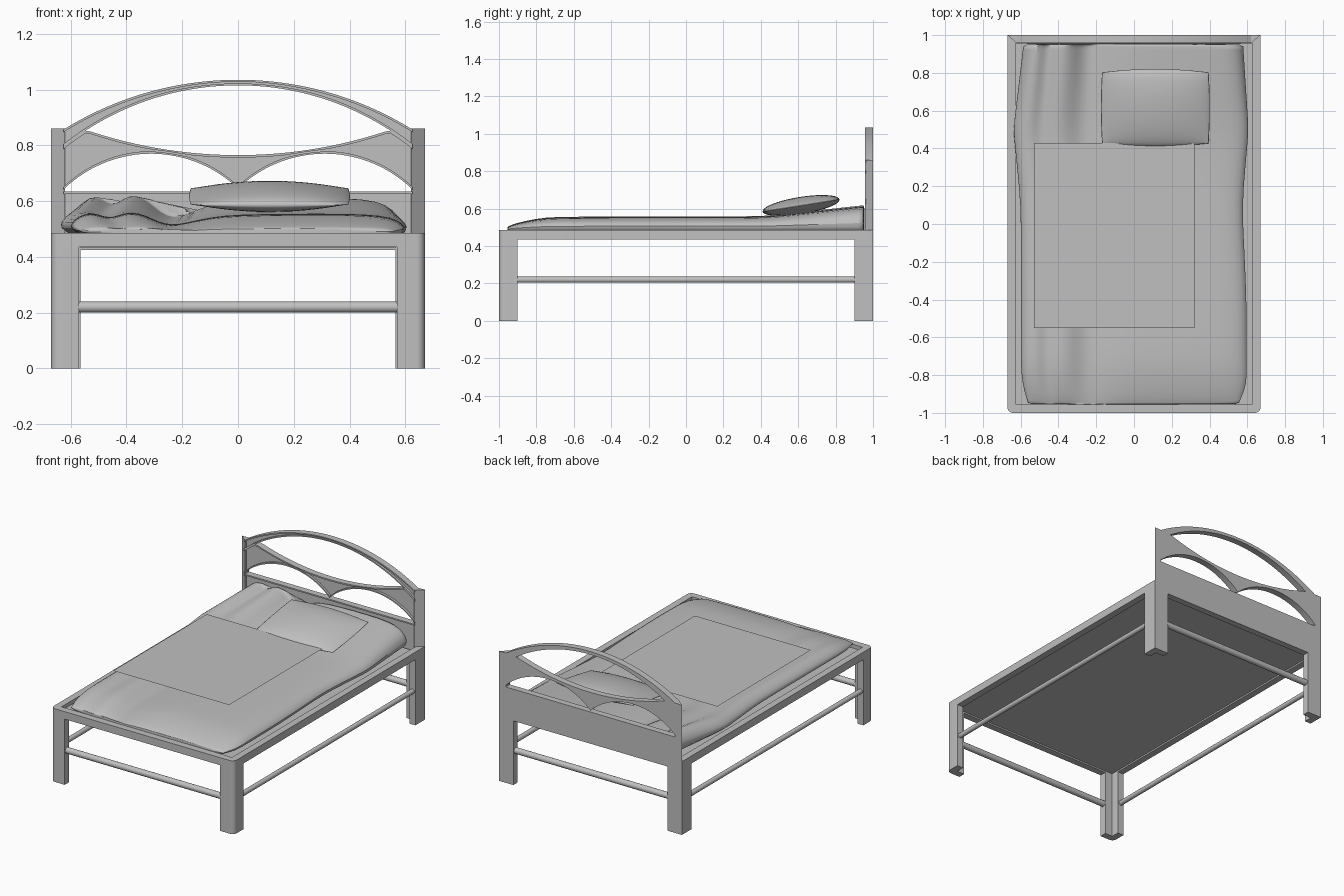
import bpy, bmesh, math
from mathutils import Matrix

if "Cube" in bpy.data.objects:
    bpy.data.objects.remove(bpy.data.objects["Cube"])

GREY = bpy.data.materials.new("plain_grey")
GREY.diffuse_color = (0.53, 0.53, 0.53, 1)
GREY.use_nodes = True
GREY.node_tree.nodes["Principled BSDF"].inputs["Base Color"].default_value = GREY.diffuse_color


def make(name, verts, faces, smooth=None):
    me = bpy.data.meshes.new(name)
    me.from_pydata(verts, [], faces)
    bm = bmesh.new()
    bm.from_mesh(me)
    bmesh.ops.recalc_face_normals(bm, faces=bm.faces)
    bm.to_mesh(me)
    bm.free()
    me.materials.append(GREY)
    ob = bpy.data.objects.new(name, me)
    bpy.context.collection.objects.link(ob)
    if smooth:
        bpy.ops.object.select_all(action='DESELECT')
        ob.select_set(True)
        bpy.context.view_layer.objects.active = ob
        bpy.ops.object.shade_smooth_by_angle(angle=math.radians(smooth))
    return ob


def loft(name, rings, smooth=None):
    """Closed rings of equal length joined in order, capped at both ends."""
    n = len(rings[0])
    faces = [(r * n + i, r * n + (i + 1) % n, (r + 1) * n + (i + 1) % n, (r + 1) * n + i)
             for r in range(len(rings) - 1) for i in range(n)]
    faces += [tuple(range(n)), tuple(range((len(rings) - 1) * n, len(rings) * n))]
    return make(name, [v for r in rings for v in r], faces, smooth)


def prism(name, pts, z0, z1, smooth=None):
    return loft(name, [[(x, y, z) for x, y in pts] for z in (z0, z1)], smooth)


def box(name, x0, x1, y0, y1, z0, z1):
    return prism(name, [(x0, y0), (x1, y0), (x1, y1), (x0, y1)], z0, z1)


def rod(name, a, b, axis, r, n=20):
    def ring(t):
        out = []
        for i in range(n):
            c, s = r * math.cos(2 * math.pi * i / n), r * math.sin(2 * math.pi * i / n)
            out.append((t, a[0] + c, a[1] + s) if axis == 'x' else (a[0] + c, t, a[1] + s))
        return out
    return loft(name, [ring(-b), ring(b)], 40)


def lerp(table, t):
    for (a, va), (b, vb) in zip(table, table[1:]):
        if t <= b:
            return va + (vb - va) * (t - a) / (b - a)
    return table[-1][1]


W, T, TOP, R = 0.67, 0.045, 0.485, 0.03


def corner(sx):
    """Rounded front corner, from the side round to the front."""
    return [(sx * (W - R + R * math.cos(a)), -1 + R - R * math.sin(a))
            for a in [math.pi / 2 * i / 6 for i in range(7)]]


# legs with an L-shaped section, mitred headboard posts, side rods
for sx, side in ((-1, "left"), (1, "right")):
    front = corner(sx) + [(sx * 0.57, -1), (sx * 0.57, -1 + T), (sx * (W - T), -1 + T),
                          (sx * (W - T), -0.9), (sx * W, -0.9)]
    prism("front_leg_" + side, front, 0, 0.435, 30)
    back = [(sx * W, 1), (sx * 0.565, 1), (sx * 0.565, 1 - T), (sx * (W - T), 1 - T),
            (sx * (W - T), 0.9), (sx * W, 0.9)]
    prism("back_leg_" + side, back, 0, 0.435)
    post = [(sx * W, 1), (sx * 0.62, 1), (sx * 0.62, 0.957)]
    prism("headboard_post_" + side, post, TOP, 0.86)
    rod("side_stretcher_" + side, (sx * 0.648, 0.22), 0.91, 'y', 0.016)

# frame rails around the mattress
rails = ([(-W, 1)] + corner(-1) + corner(1)[::-1] + [(W, 1), (W - T, 1), (W - T, -1 + T),
         (-W + T, -1 + T), (-W + T, 1)])
prism("frame_rails", rails, 0.435, TOP, 30)
box("mattress_base", -W + T, W - T, -1 + T, 1 - T, 0.445, 0.46)
for y, n in ((-0.975, "front"), (0.975, "back")):
    rod(n + "_stretcher", (y, 0.22), 0.58, 'x', 0.02)


# headboard pieces between curved edges, with a raised rim along the front
def arc(mid, end, half, cx=0.0):
    s = mid - end
    rad = (half * half + s * s) / (2 * abs(s))
    sg = 1 if s > 0 else -1
    return lambda x: mid - sg * (rad - math.sqrt(max(rad * rad - (x - cx) ** 2, 0)))


def strip(name, lo, hi, n=64, rim=0.009, half=0.625):
    rings = []
    for i in range(n + 1):
        x = -half + 2 * half * i / n
        l, h = lo(x), hi(x)
        b = min(rim, (h - l) * 0.35)
        rings.append([(x, 1, l), (x, 1, h), (x, 0.957, h), (x, 0.957, h - b),
                      (x, 0.972, h - b), (x, 0.972, l + b), (x, 0.957, l + b), (x, 0.957, l)])
    return loft(name, rings, 25)


arch_top, arch_low = arc(1.035, 0.86, 0.62), arc(1.015, 0.80, 0.62)
band_top = arc(0.765, 0.852, 0.535)
scallop_r, scallop_l = arc(0.77, 0.645, 0.311, 0.311), arc(0.77, 0.645, 0.311, -0.311)
strip("headboard_arch", arch_low, arch_top)
strip("headboard_band", lambda x: scallop_r(x) if x > 0 else scallop_l(x),
      lambda x: min(band_top(x), arch_low(x)))
strip("headboard_panel", lambda x: 0.425, lambda x: 0.635, n=1)

# mattress: wavy section, lower towards the foot
section = [(-.59, .455), (-.60, .487), (-.635, .51), (-.635, .55), (-.60, .60), (-.55, .62),
           (-.51, .59), (-.475, .585), (-.44, .61), (-.40, .62), (-.35, .60), (-.30, .555),
           (-.25, .537), (-.2, .55), (-.1, .59), (0, .605), (.2, .61), (.4, .61), (.52, .60),
           (.58, .57), (.61, .52), (.59, .487), (.58, .455)]
height = [(-.955, .14), (-.93, .24), (-.85, .4), (-.75, .53), (-.55, .56), (.38, .565),
          (.5, .63), (.6, .72), (.8, .9), (.96, 1.03)]
left = [(-.955, .565), (-.82, .605), (-.5, .605), (.1, .605), (.5, .645), (.96, .59)]
right = [(-.955, .56), (-.85, .605), (-.4, .605), (.1, .58), (.5, .615), (.96, .585)]
rings = []
for y in (-.955, -.95, -.92, -.85, -.75, -.65, -.5, -.3, -.1, .1, .3, .42, .5, .6, .7, .8,
          .9, .945, .955):
    s, wl, wr = lerp(height, y), lerp(left, y) / .64, lerp(right, y) / .61
    rings.append([(x * (wl if x < 0 else wr), y, z if z < TOP else TOP + (z - TOP) * s)
                  for x, z in section])
mattress = loft("mattress", rings, 60)
mattress.modifiers.new("soften", 'SUBSURF').levels = 1
mattress.modifiers["soften"].render_levels = 1

# thin flat blanket sheet
make("blanket", [(-.53, -.55, .595), (.32, -.55, .595), (.32, .43, .595), (-.53, .43, .595)],
     [(0, 1, 2, 3)])

# pillow: two bulged sheets meeting at a seam, tilted up to the headboard
N = 20
verts, faces = [], []
for sz in (1, -1):
    base = len(verts)
    for j in range(N + 1):
        for i in range(N + 1):
            u, v = math.sin(math.pi * (i / N - .5)), math.sin(math.pi * (j / N - .5))
            z = sz * 0.046 * (1 - u * u) ** 0.75 * (1 - v * v) ** 0.5
            verts.append((u * (.282 + .006 * (1 - v * v)), v * (.19 + .018 * (1 - u * u)), z))
    for j in range(N):
        for i in range(N):
            a = base + j * (N + 1) + i
            faces.append((a, a + 1, a + N + 2, a + N + 1))
pillow = make("pillow", verts, faces)
bm = bmesh.new()
bm.from_mesh(pillow.data)
bmesh.ops.remove_doubles(bm, verts=bm.verts, dist=1e-5)
bmesh.ops.recalc_face_normals(bm, faces=bm.faces)
for f in bm.faces:
    f.smooth = True
bm.to_mesh(pillow.data)
bm.free()
pillow.matrix_world = Matrix.Translation((.113, .615, .617)) @ Matrix.Rotation(math.radians(9), 4, 'X')
